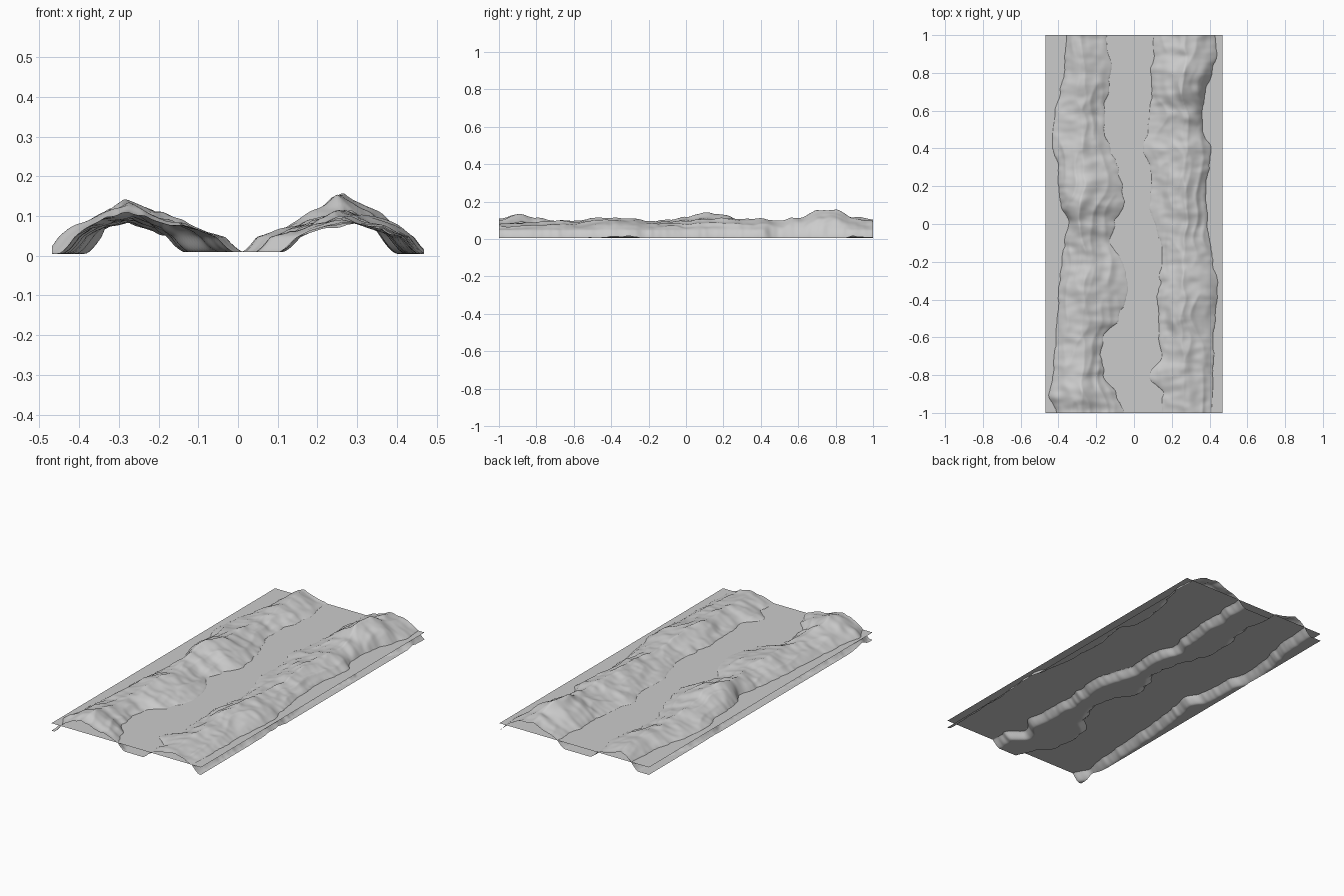
import bpy, bmesh, math
from mathutils import Vector, noise

if "Cube" in bpy.data.objects:
    bpy.data.objects.remove(bpy.data.objects["Cube"])

W, L = 0.468, 1.0          # half width and half length
NX, NY = 150, 300
WATER = 0.047              # height of the flat water sheet

# Shore lines (where banks meet the water) every 0.1 along y, from -1 to 1
left_inner = [-.05, -.09, -.16, -.17, -.17, -.08, -.04, -.03, -.06, -.12, -.10,
              -.05, -.06, -.09, -.12, -.16, -.16, -.14, -.12, -.13, -.145]
left_outer = [-.41, -.45, -.43, -.42, -.42, -.41, -.40, -.39, -.38, -.37, -.34,
              -.39, -.40, -.40, -.43, -.43, -.42, -.39, -.37, -.37, -.36]
left_top = [.108, .134, .113, .098, .092, .095, .105, .102, .095, .102, .120,
            .134, .132, .108, .096, .088, .086, .094, .098, .094, .09]
right_inner = [.15, .15, .08, .15, .13, .13, .12, .14, .15, .14, .11,
               .09, .10, .08, .05, .08, .08, .09, .09, .11, .10]
right_outer = [.41, .42, .42, .42, .42, .43, .44, .44, .42, .40, .39,
               .38, .38, .40, .41, .36, .36, .38, .41, .44, .43]
right_top = [.080, .085, .090, .095, .10, .108, .118, .106, .092, .09, .095,
             .105, .108, .106, .106, .10, .114, .154, .156, .115, .108]


def sample(table, y):
    """Smooth lookup along the length."""
    t = min(max((y + 1) * 10, 0), 19.9999)
    i = int(t)
    f = t - i
    f = f * f * (3 - 2 * f)
    return table[i] * (1 - f) + table[i + 1] * f


def wobble(x, y, z=0.0):
    return noise.noise(Vector((x, y, z)))


def smooth(e0, e1, v):
    t = min(max((v - e0) / (e1 - e0), 0), 1)
    return t * t * (3 - 2 * t)


def ridge(x, y, inner, outer, top, seed):
    """Absolute height of one ridge, from the river bed up to its crest."""
    jag = 0.012 * wobble(x * 6, y * 13, seed) + 0.007 * wobble(x * 10, y * 32, seed)
    a = sample(inner, y) + jag
    b = sample(outer, y) + 0.7 * jag
    side = 1 if b > 0 else -1
    c = side * 0.268 + 0.04 * wobble(seed + 9, y * 3) + 0.02 * wobble(seed, y * 11)
    is_inner = (x - c) * side < 0
    shore = a if is_inner else b
    u = (x - shore) / (c - shore)
    floor = 0.009 if is_inner else 0.005
    if u <= 0:
        # Submerged bank, steep and easing out onto the bed
        d = min(abs(x - shore) / 0.042, 1)
        return floor + (WATER - floor) * (1 - d) ** 1.5
    u = min(u, 1)
    # Rounded shoulder plus crest
    shoulder = 1 - (1 - u) ** (1.6 if is_inner else 2.3)
    h = 0.8 * shoulder + 0.2 * u ** 4
    # Gullies run down the flanks, folds run along the crest
    mask = smooth(0, 0.35, u)
    gully = 0.007 * wobble(x * 5, y * 15, seed) + 0.004 * wobble(x * 18, y * 26, seed)
    fold = 0.016 * (0.25 - abs(wobble(x * 15 + 0.8 * wobble(y * 6, seed), y * 4, seed + 3)))
    return WATER + h * (sample(top, y) - WATER) + mask * (gully + fold)


def add_object(name, bm):
    for f in bm.faces:
        f.smooth = True
    mesh = bpy.data.meshes.new(name)
    bm.to_mesh(mesh)
    bm.free()
    bpy.context.collection.objects.link(bpy.data.objects.new(name, mesh))


# Open terrain sheet carrying both ridges and the bed between them
bm = bmesh.new()
rows = []
for j in range(NY + 1):
    y = -L + 2 * L * j / NY
    row = []
    for i in range(NX + 1):
        x = -W + 2 * W * i / NX
        z = max(ridge(x, y, left_inner, left_outer, left_top, 1.37) if x < 0.05 else 0,
                ridge(x, y, right_inner, right_outer, right_top, 7.71) if x > -0.05 else 0)
        row.append(bm.verts.new((x, y, z)))
    rows.append(row)
for r0, r1 in zip(rows, rows[1:]):
    for i in range(NX):
        bm.faces.new((r0[i], r0[i + 1], r1[i + 1], r1[i]))
add_object("valley_terrain", bm)

# Flat water sheet cutting through the terrain
bm = bmesh.new()
bm.faces.new([bm.verts.new((x, y, WATER)) for x, y in
              ((-W, -L), (W, -L), (W, L), (-W, L))])
add_object("water_surface", bm)
